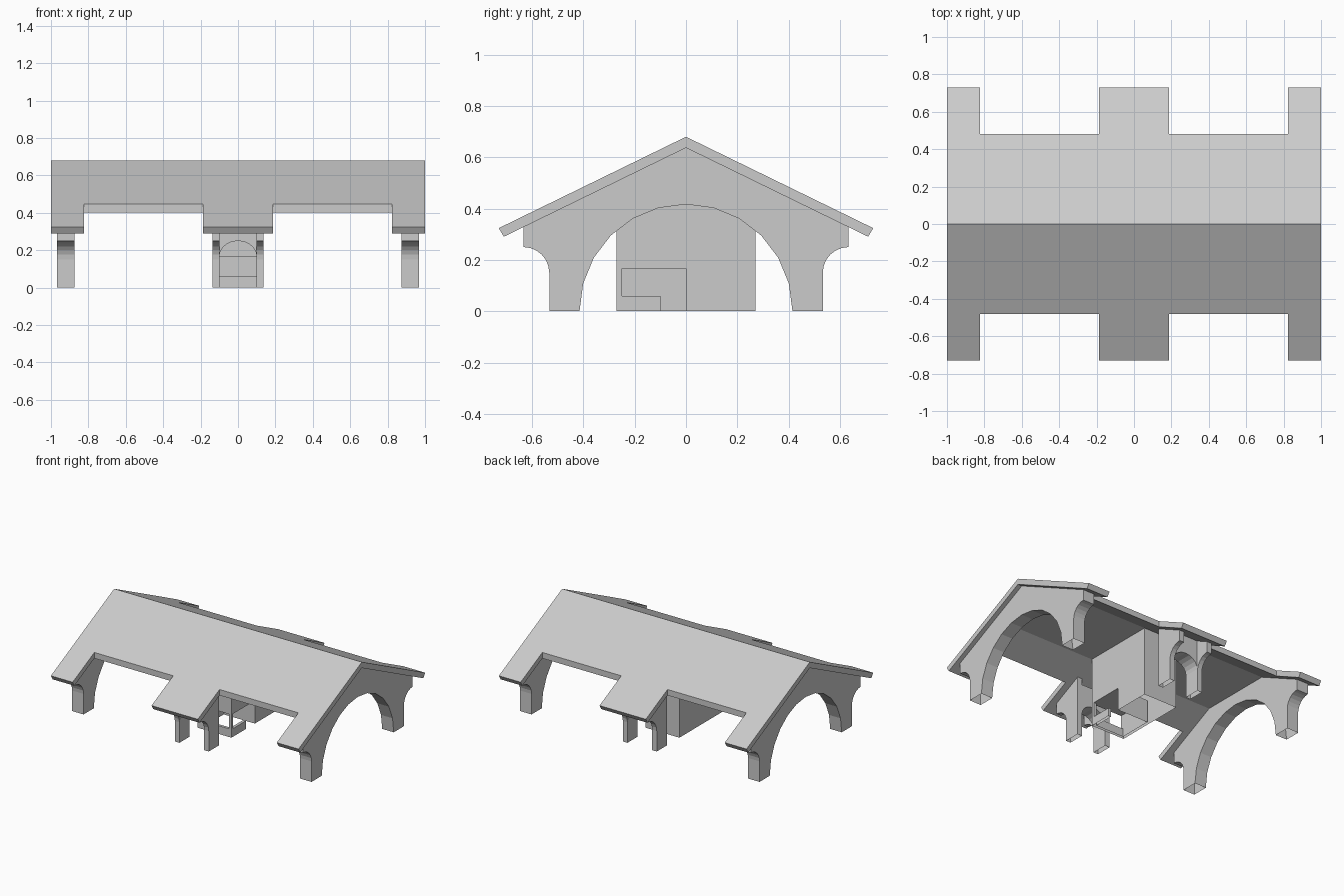
import bpy, bmesh, math

if "Cube" in bpy.data.objects:
    bpy.data.objects.remove(bpy.data.objects["Cube"])

grey = bpy.data.materials.new("light grey")
grey.diffuse_color = (0.60, 0.60, 0.60, 1)
grey.use_nodes = True
grey.node_tree.nodes["Principled BSDF"].inputs["Base Color"].default_value = grey.diffuse_color

SLOPE = 0.488   # roof fall per unit of y
RIDGE = 0.68
UNDER = 0.637


def finish(name, bm, fix=True):
    if fix:
        bmesh.ops.recalc_face_normals(bm, faces=bm.faces)
    me = bpy.data.meshes.new(name)
    bm.to_mesh(me)
    bm.free()
    me.materials.append(grey)
    ob = bpy.data.objects.new(name, me)
    bpy.context.collection.objects.link(ob)
    return ob


def open_base(bm):
    """Remove the faces that rest on the ground."""
    down = [f for f in bm.faces if all(abs(v.co.z) < 1e-4 for v in f.verts)]
    bmesh.ops.delete(bm, geom=down, context='FACES_ONLY')


def prism(name, outline, a, b, axis, hollow_base=False):
    """Extrude a 2D outline (horizontal, z) along axis 'x' or 'y' from a to b."""
    bm = bmesh.new()
    place = (lambda p, d: (d, p[0], p[1])) if axis == 'x' else (lambda p, d: (p[0], d, p[1]))
    face = bm.faces.new([bm.verts.new(place(p, a)) for p in outline])
    new = bmesh.ops.extrude_face_region(bm, geom=[face])["geom"]
    shift = (b - a, 0, 0) if axis == 'x' else (0, b - a, 0)
    bmesh.ops.translate(bm, vec=shift, verts=[v for v in new if isinstance(v, bmesh.types.BMVert)])
    bmesh.ops.recalc_face_normals(bm, faces=bm.faces)
    if hollow_base:
        open_base(bm)
    return finish(name, bm, False)


def arc(cy, cz, ry, rz, start, end, steps):
    angles = [math.radians(start + (end - start) * i / steps) for i in range(steps + 1)]
    return [(cy + ry * math.cos(t), cz + rz * math.sin(t)) for t in angles]


def rect(u0, u1, z0, z1):
    return [(u0, z0), (u1, z0), (u1, z1), (u0, z1)]


def soffit(y):
    return UNDER + 0.003 - SLOPE * abs(y)


# Roof: notched plan, folded over the ridge
half = [(-1, 0.73), (-0.824, 0.73), (-0.824, 0.48), (-0.187, 0.48), (-0.187, 0.73)]
half += [(-x, y) for x, y in reversed(half)]
bm = bmesh.new()
ridge = [[bm.verts.new((x, 0, z)) for x in (-1, 1)] for z in (RIDGE, UNDER)]
for s in (-1, 1):
    top = [bm.verts.new((x, s * y, RIDGE - SLOPE * y)) for x, y in half]
    low = []
    for x, y in half:
        yy = y - 0.02 if y > 0.5 else y     # outer eaves are cut square to the slope
        low.append(bm.verts.new((x, s * yy, UNDER - SLOPE * yy)))
    up_loop = [ridge[0][0]] + top + [ridge[0][1]]
    low_loop = [ridge[1][0]] + low + [ridge[1][1]]
    bm.faces.new(up_loop)
    bm.faces.new(low_loop)
    for i in range(len(up_loop) - 1):
        bm.faces.new((up_loop[i], up_loop[i + 1], low_loop[i + 1], low_loop[i]))
finish("roof", bm)

# Flat ceiling between the end frames
CEIL = UNDER - SLOPE * 0.27
bm = bmesh.new()
bm.faces.new([bm.verts.new((x, y, CEIL)) for x, y in
              ((-0.88, -0.27), (-0.88, 0.27), (0.88, 0.27), (0.88, -0.27))])
finish("ceiling", bm, False)

# End frames: large round arch with curved eave brackets
bracket = arc(0.633, 0.15, 0.10, 0.10, 180, 90, 6)
right_side = [(0.533, 0)] + bracket + [(0.633, soffit(0.633))]
left_side = [(-y, z) for y, z in reversed(right_side)]
opening = arc(0, 0, 0.415, 0.417, 180, 0, 12)
frame = right_side + [(0, soffit(0))] + left_side + opening
for side, x0, x1 in (("left", -0.967, -0.874), ("right", 0.874, 0.967)):
    prism(side + "_end_frame", frame, x0, x1, 'x', True)

# Porch posts with brackets, joined by a small arch
post = [(0.415, 0)] + right_side + [(0.415, soffit(0.415))]
small_arch = arc(0, 0.165, 0.10, 0.085, 0, 180, 10)
lintel = [(0.10, 0.39), (0.10, 0.165)] + small_arch[1:-1] + [(-0.10, 0.165), (-0.10, 0.39)]
for name, s in (("front", -1), ("back", 1)):
    outline = [(s * y, z) for y, z in post]
    for x in (-0.137, 0.10):
        prism(name + "_porch_post", outline, x, x + 0.037, 'x', True)
    prism(name + "_porch_arch", lintel, s * 0.415, s * 0.53, 'y')

# Central booth up to the ceiling, with a small room, a doorway and counter windows
booth = prism("booth", rect(-0.27, 0.27, 0, CEIL), -0.136, 0.136, 'x')
doorway = [(-0.25, 0.06), (-0.10, 0.06), (-0.10, -0.02), (0, -0.02), (0, 0.167), (-0.25, 0.167)]
cutters = [prism("room_cutter", rect(-0.25, 0, -0.02, 0.167), -0.115, 0.115, 'x'),
           prism("doorway_cutter", doorway, 0.10, 0.2, 'x'),
           prism("window_cutter", rect(-0.115, 0.115, 0.06, 0.167), -0.3, -0.23, 'y')]
for cutter in cutters:
    cutter.hide_render = True
    mod = booth.modifiers.new("opening", 'BOOLEAN')
    mod.operation = 'DIFFERENCE'
    mod.solver = 'EXACT'
    mod.object = cutter

# Apply the openings and leave the booth open underneath
bpy.context.view_layer.update()
deps = bpy.context.evaluated_depsgraph_get()
bm = bmesh.new()
bm.from_mesh(bpy.data.meshes.new_from_object(booth.evaluated_get(deps)))
booth.modifiers.clear()
open_base(bm)
bm.to_mesh(booth.data)
bm.free()
for cutter in cutters:
    bpy.data.objects.remove(cutter)
